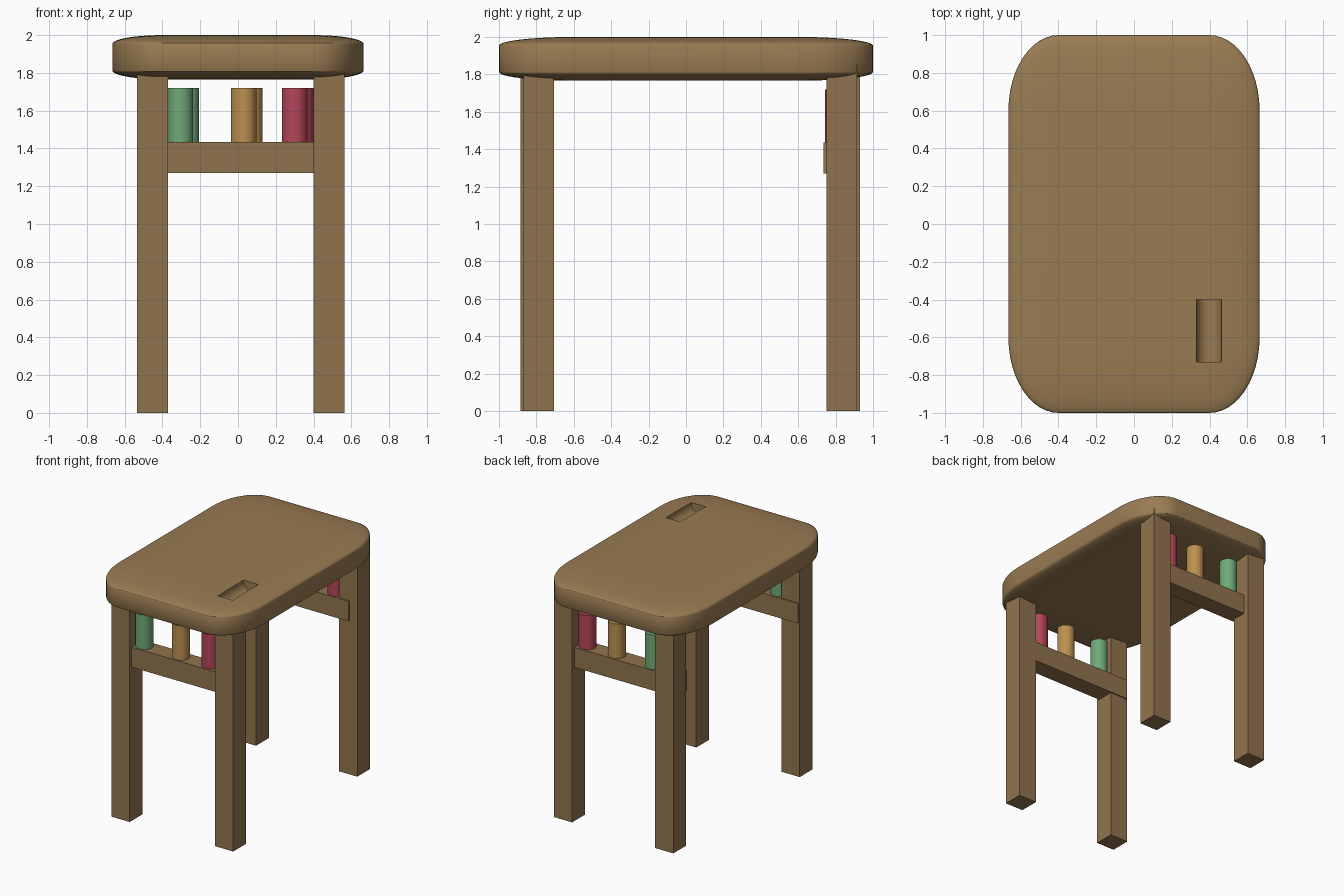
import bpy
import math

if "Cube" in bpy.data.objects:
    bpy.data.objects.remove(bpy.data.objects["Cube"])


def material(name, rgb):
    m = bpy.data.materials.new(name)
    m.diffuse_color = (*rgb, 1)
    m.use_nodes = True
    m.node_tree.nodes["Principled BSDF"].inputs["Base Color"].default_value = m.diffuse_color
    return m


SEAT = material("seat_wood", (0.32, 0.20, 0.085))
FRAME = material("frame_wood", (0.28, 0.175, 0.075))
GREEN = material("green", (0.16, 0.40, 0.19))
ORANGE = material("orange", (0.51, 0.28, 0.08))
RED = material("red", (0.46, 0.06, 0.10))


def box(name, x, y, z, mat):
    """Box from (min, max) pairs."""
    spans = (x, y, z)
    bpy.ops.mesh.primitive_cube_add(size=1, location=[(a + b) / 2 for a, b in spans])
    ob = bpy.context.object
    ob.name = name
    ob.scale = [b - a for a, b in spans]
    ob.data.materials.append(mat)
    bpy.ops.object.transform_apply(location=False, rotation=False, scale=True)
    return ob


def cylinder(name, loc, mat, rot=(0, 0, 0)):
    bpy.ops.mesh.primitive_cylinder_add(vertices=32, radius=0.067, depth=0.333,
                                        location=loc, rotation=rot)
    ob = bpy.context.object
    ob.name = name
    ob.data.materials.append(mat)
    bpy.ops.object.shade_smooth_by_angle(angle=math.radians(30))
    return ob


# Seat: rounded cube stretched into a flat cushion shape
bpy.ops.mesh.primitive_cube_add(size=2, location=(0, 0, 1.883))
seat = bpy.context.object
seat.name = "seat"
seat.scale = (0.665, 1.0, 0.117)
seat.data.materials.append(SEAT)
bevel = seat.modifiers.new("round", 'BEVEL')
bevel.width = 0.4
bevel.segments = 12
bevel.limit_method = 'NONE'
bpy.ops.object.modifier_apply(modifier=bevel.name)
bpy.ops.object.transform_apply(location=False, rotation=False, scale=True)

# Round-bottomed groove in the seat top
cutter = cylinder("groove_cutter", (0.397, -0.565, 1.99), SEAT, (math.pi / 2, 0, 0))
cutter.hide_render = True
bpy.context.view_layer.objects.active = seat
cut = seat.modifiers.new("groove", 'BOOLEAN')
cut.operation = 'DIFFERENCE'
cut.solver = 'EXACT'
cut.object = cutter
bpy.ops.object.modifier_apply(modifier=cut.name)
bpy.data.objects.remove(cutter)
seat.select_set(True)
bpy.ops.object.shade_smooth_by_angle(angle=math.radians(30))

# Legs, slightly irregular in placement
LEFT, RIGHT = (-0.535, -0.37), (0.40, 0.565)
for name, x, y in (("front_left_leg", LEFT, (-0.885, -0.72)),
                   ("front_right_leg", RIGHT, (-0.869, -0.705)),
                   ("back_left_leg", LEFT, (0.765, 0.93)),
                   ("back_right_leg", RIGHT, (0.75, 0.915))):
    box(name, x, y, (0, 1.85), FRAME)

# Rails with three coloured pegs at each end
for end, y, shift in (("front", (-0.86, -0.71), 0), ("back", (0.735, 0.885), 0.032)):
    box(end + "_rail", (-0.525, 0.495), y, (1.27, 1.435), FRAME)
    for colour, x, mat in (("green", -0.305, GREEN), ("orange", 0.03, ORANGE),
                           ("red", 0.30, RED)):
        cylinder(f"{end}_{colour}_peg", (x + shift, sum(y) / 2, 1.553), mat)
